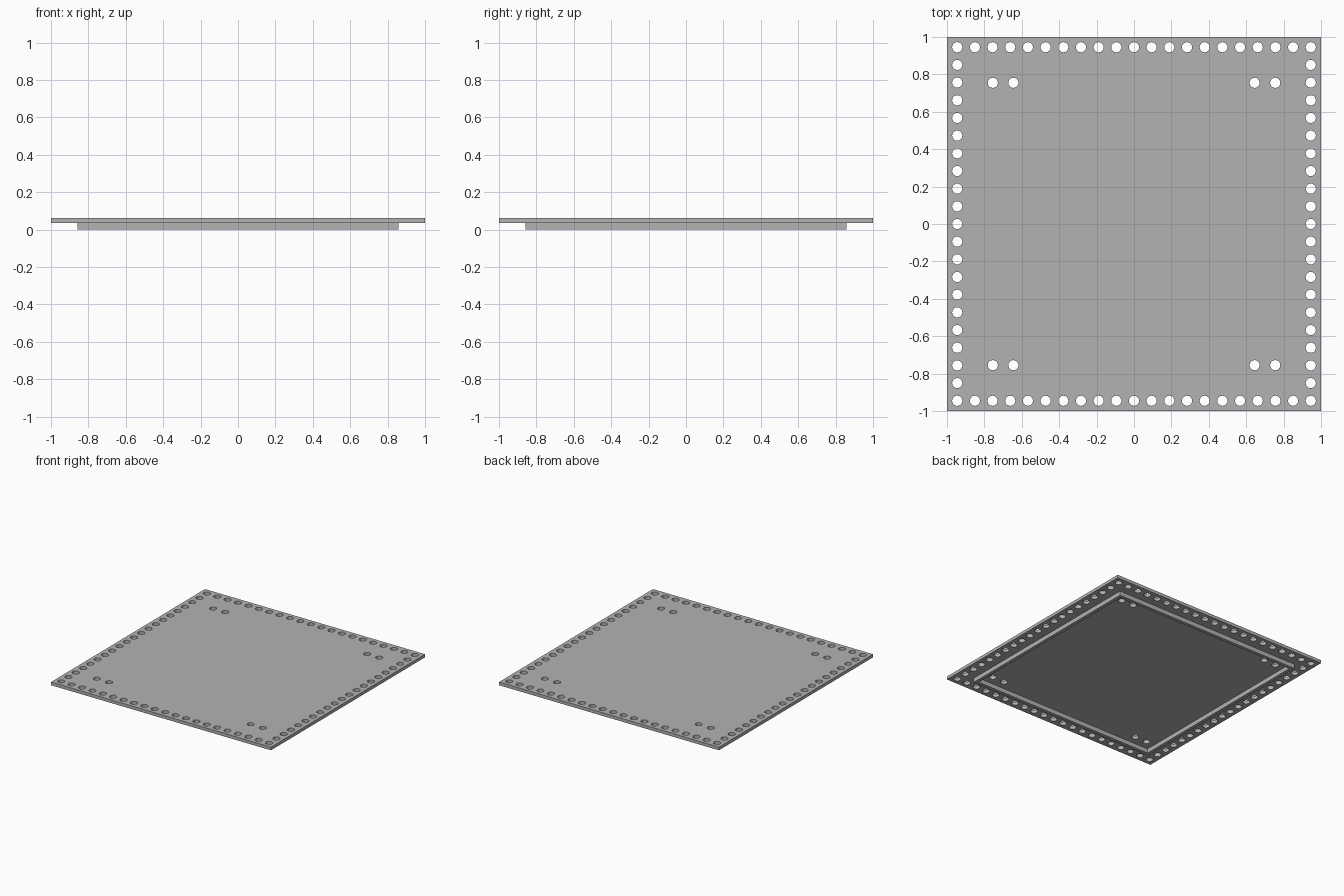
import bpy, bmesh, math
from mathutils import Vector

cube = bpy.data.objects.get("Cube")
if cube:
    bpy.data.objects.remove(cube, do_unlink=True)

grey = bpy.data.materials.new("plain grey")
grey.use_nodes = True
colour = (0.45, 0.45, 0.45, 1)
grey.diffuse_color = colour
grey.node_tree.nodes["Principled BSDF"].inputs["Base Color"].default_value = colour


def square(half):
    return [(-half, -half), (half, -half), (half, half), (-half, half)]


def circle(x, y, radius, sides=32):
    steps = [2 * math.pi * i / sides for i in range(sides)]
    return [(x + radius * math.cos(a), y + radius * math.sin(a)) for a in steps]


def slab(name, outlines, bottom, top):
    """Fill an outer outline with holes and extrude it upwards."""
    bm = bmesh.new()
    edges = []
    for outline in outlines:
        verts = [bm.verts.new((x, y, bottom)) for x, y in outline]
        edges += [bm.edges.new((v, verts[i - 1])) for i, v in enumerate(verts)]
    bmesh.ops.triangle_fill(bm, edges=edges, use_beauty=True, use_dissolve=False,
                            normal=Vector((0, 0, 1)))
    result = bmesh.ops.extrude_face_region(bm, geom=bm.faces[:], use_keep_orig=True)
    moved = [g for g in result["geom"] if isinstance(g, bmesh.types.BMVert)]
    bmesh.ops.translate(bm, verts=moved, vec=(0, 0, top - bottom))
    bmesh.ops.recalc_face_normals(bm, faces=bm.faces[:])
    mesh = bpy.data.meshes.new(name)
    bm.to_mesh(mesh)
    bm.free()
    mesh.materials.append(grey)
    obj = bpy.data.objects.new(name, mesh)
    bpy.context.collection.objects.link(obj)
    bpy.context.view_layer.objects.active = obj
    obj.select_set(True)
    bpy.ops.object.shade_smooth_by_angle(angle=math.radians(30))
    obj.select_set(False)
    return obj


# Perimeter bolt holes, evenly spaced on all four edges
edge, count, radius = 0.945, 21, 0.027
spots = []
for i in range(count):
    t = -edge + 2 * edge * i / (count - 1)
    spots += [(t, -edge), (t, edge)]
    if 0 < i < count - 1:
        spots += [(-edge, t), (edge, t)]

# Pairs of holes near each corner
for sx in (-1, 1):
    for sy in (-1, 1):
        spots += [(sx * x, sy * 0.755) for x in (0.645, 0.755)]

# Drilled cover plate
slab("cover_plate", [square(1)] + [circle(x, y, radius) for x, y in spots], 0.036, 0.062)

# Square locating rim under the plate
slab("locating_rim", [square(0.858), square(0.83)], 0, 0.036)
